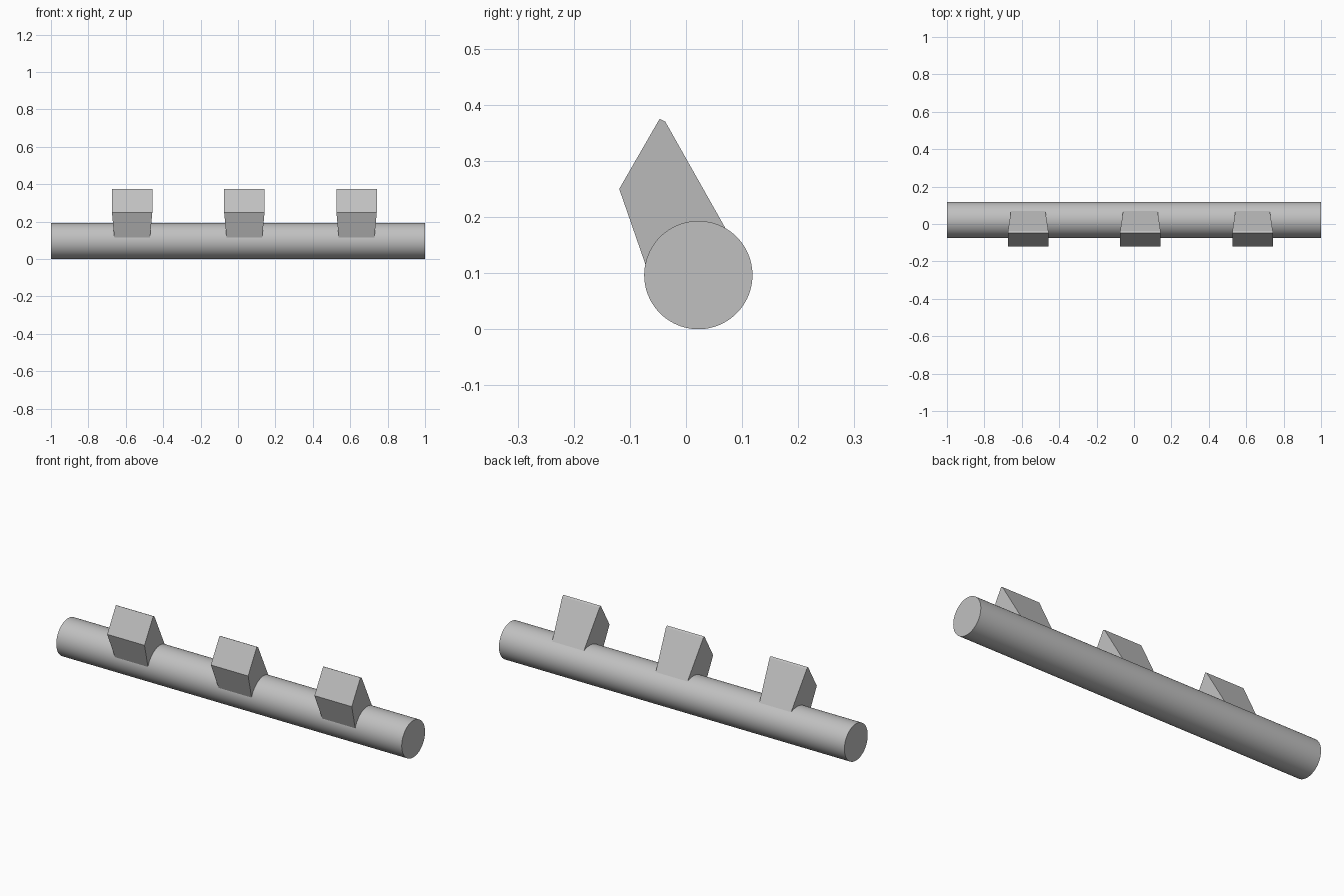
import bpy
import bmesh
from math import radians, pi

cube = bpy.data.objects.get("Cube")
if cube:
    bpy.data.objects.remove(cube, do_unlink=True)

# Plain grey finish
grey = bpy.data.materials.new("plain grey")
grey.use_nodes = True
colour = (0.53, 0.53, 0.53, 1)
grey.diffuse_color = colour
grey.node_tree.nodes["Principled BSDF"].inputs["Base Color"].default_value = colour

# Round bar along x
RADIUS = 0.0965
bpy.ops.mesh.primitive_cylinder_add(vertices=96, radius=RADIUS, depth=2,
                                    location=(0, 0.022, RADIUS), rotation=(0, pi / 2, 0))
bar = bpy.context.object
bar.name = "round_bar"
bar.data.materials.append(grey)
bpy.ops.object.shade_smooth_by_angle(angle=radians(30))

# Tooth outline: y, z and half width, narrowing towards the bar
OUTLINE = [(-0.06, 0.08, 0.092), (-0.119, 0.25, 0.108), (-0.047, 0.375, 0.108),
           (-0.037, 0.37, 0.108), (0.09, 0.145, 0.089)]


def add_tooth(name, x):
    bm = bmesh.new()
    left = [bm.verts.new((w, y, z)) for y, z, w in OUTLINE]
    right = [bm.verts.new((-w, y, z)) for y, z, w in OUTLINE]
    bm.faces.new(left)
    bm.faces.new(right[::-1])
    for i in range(len(OUTLINE)):
        j = (i + 1) % len(OUTLINE)
        bm.faces.new((left[i], right[i], right[j], left[j]))
    bmesh.ops.recalc_face_normals(bm, faces=bm.faces)
    mesh = bpy.data.meshes.new(name)
    bm.to_mesh(mesh)
    bm.free()
    mesh.materials.append(grey)
    tooth = bpy.data.objects.new(name, mesh)
    tooth.location.x = x
    bpy.context.collection.objects.link(tooth)


# Three evenly spaced teeth
for i, side in enumerate(("right", "middle", "left")):
    add_tooth(side + "_tooth", -0.566 + 0.6 * i)
